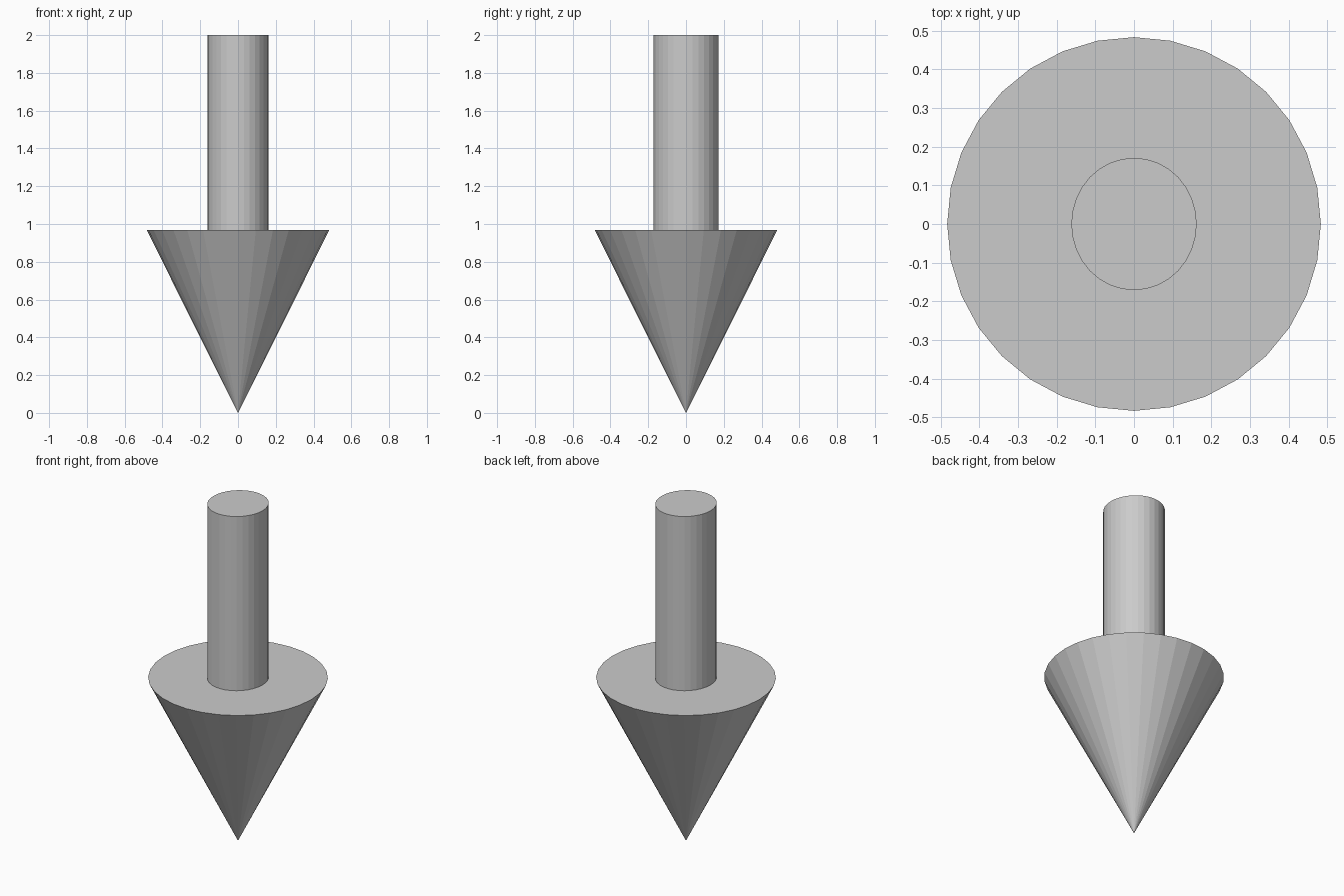
import bpy

if "Cube" in bpy.data.objects:
    bpy.data.objects.remove(bpy.data.objects["Cube"])

HEAD_R, HEAD_TOP, TOP = 0.483, 0.967, 2.0

# Arrow head: flat-shaded cone with its point on the ground
bpy.ops.mesh.primitive_cone_add(vertices=32, radius1=0, radius2=HEAD_R,
                                depth=HEAD_TOP, location=(0, 0, HEAD_TOP / 2))
bpy.context.object.name = "arrow_head"

# Shaft: slightly oval cylinder standing on the head
bpy.ops.mesh.primitive_cylinder_add(vertices=32, radius=1, depth=TOP - HEAD_TOP,
                                    location=(0, 0, (TOP + HEAD_TOP) / 2))
shaft = bpy.context.object
shaft.name = "arrow_shaft"
shaft.scale = (0.162, 0.171, 1)
bpy.ops.object.transform_apply(location=False, rotation=False, scale=True)
